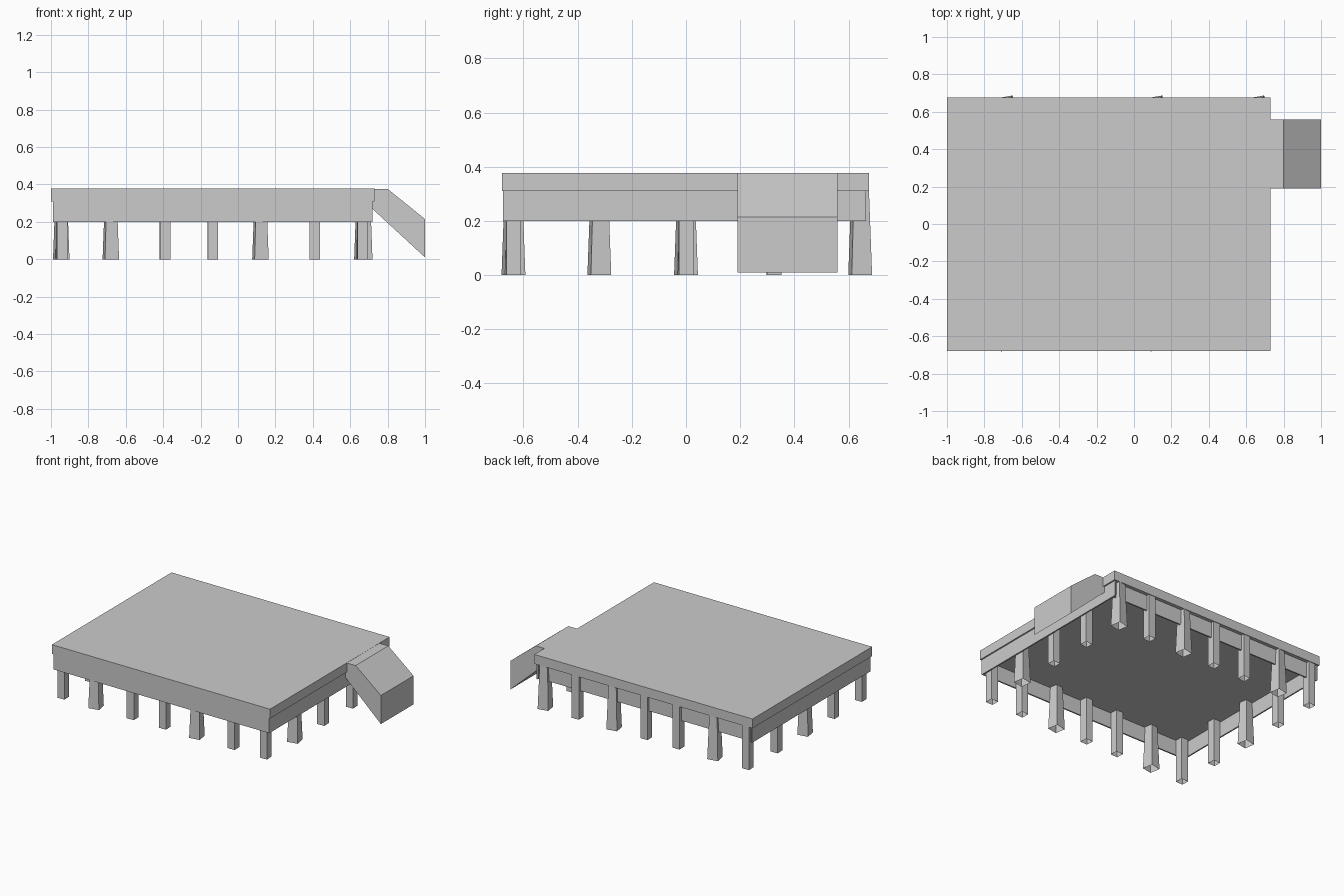
import bpy, bmesh, math
from mathutils import Matrix

old = bpy.data.objects.get("Cube")
if old:
    bpy.data.objects.remove(old, do_unlink=True)

grey = bpy.data.materials.new("plain_grey")
grey.use_nodes = True
COLOR = (0.6, 0.6, 0.6, 1)
grey.diffuse_color = COLOR
grey.node_tree.nodes["Principled BSDF"].inputs["Base Color"].default_value = COLOR


def finish(name, bm):
    bmesh.ops.recalc_face_normals(bm, faces=bm.faces)
    mesh = bpy.data.meshes.new(name)
    bm.to_mesh(mesh)
    bm.free()
    mesh.materials.append(grey)
    obj = bpy.data.objects.new(name, mesh)
    bpy.context.collection.objects.link(obj)
    return obj


def box(name, x0, x1, y0, y1, z0, z1):
    bm = bmesh.new()
    size = Matrix.Diagonal((x1 - x0, y1 - y0, z1 - z0, 1))
    centre = Matrix.Translation(((x0 + x1) / 2, (y0 + y1) / 2, (z0 + z1) / 2))
    bmesh.ops.create_cube(bm, size=1, matrix=centre @ size)
    return finish(name, bm)


def leg(name, x, y, flared):
    # Four-sided hollow post, open at the foot; flared posts are turned a little
    bottom, top = (0.076, 0.056) if flared else (0.055, 0.055)
    height = 0.312
    bm = bmesh.new()
    bmesh.ops.create_cone(bm, cap_ends=True, segments=4,
                          radius1=bottom / math.sqrt(2), radius2=top / math.sqrt(2),
                          depth=height, matrix=Matrix.Rotation(math.pi / 4, 4, "Z"))
    bmesh.ops.recalc_face_normals(bm, faces=bm.faces)
    foot = [f for f in bm.faces if f.normal.z < -0.9]
    bmesh.ops.delete(bm, geom=foot, context="FACES_ONLY")
    turn = Matrix.Rotation(math.radians(10 if flared else 2), 4, "Z")
    bmesh.ops.transform(bm, verts=bm.verts,
                        matrix=Matrix.Translation((x, y, height / 2)) @ turn)
    return finish(name, bm)


# Deck slab
box("deck", -1, 0.73, -0.68, 0.675, 0.31, 0.377)

# Thin skirt boards; the back one sits behind the posts
T = 0.01
box("front_skirt", -0.99, 0.72, -0.675, -0.675 + T, 0.2, 0.31)
box("back_skirt", -0.985, 0.715, 0.64, 0.64 + T, 0.2, 0.31)
box("right_skirt", 0.72 - T, 0.72, -0.675, 0.665, 0.2, 0.31)
box("left_skirt", -0.99, -0.99 + T, -0.675, 0.665, 0.2, 0.31)

# Front and back rows of legs
row_x = (-0.94, -0.68, -0.39, -0.135, 0.12, 0.41, 0.665)
for i, x in enumerate(row_x):
    leg("front_leg", x, -0.637, i in (1, 4))
    leg("back_leg", x, 0.643, i in (1, 4, 6))

# Side legs between the corners
for y in (-0.32, 0, 0.325):
    leg("right_leg", 0.675, y, y < 0)
    leg("left_leg", -0.945, y, y == 0)

# Sloping ramp, as a side profile pushed through its width
bm = bmesh.new()
profile = [(0.72, 0.376), (0.8, 0.376), (1, 0.215), (1, 0.01), (0.72, 0.268)]
side = bm.faces.new([bm.verts.new((x, 0.19, z)) for x, z in profile])
grown = bmesh.ops.extrude_face_region(bm, geom=[side])["geom"]
bmesh.ops.translate(bm, vec=(0, 0.37, 0),
                    verts=[v for v in grown if isinstance(v, bmesh.types.BMVert)])
finish("ramp", bm)
